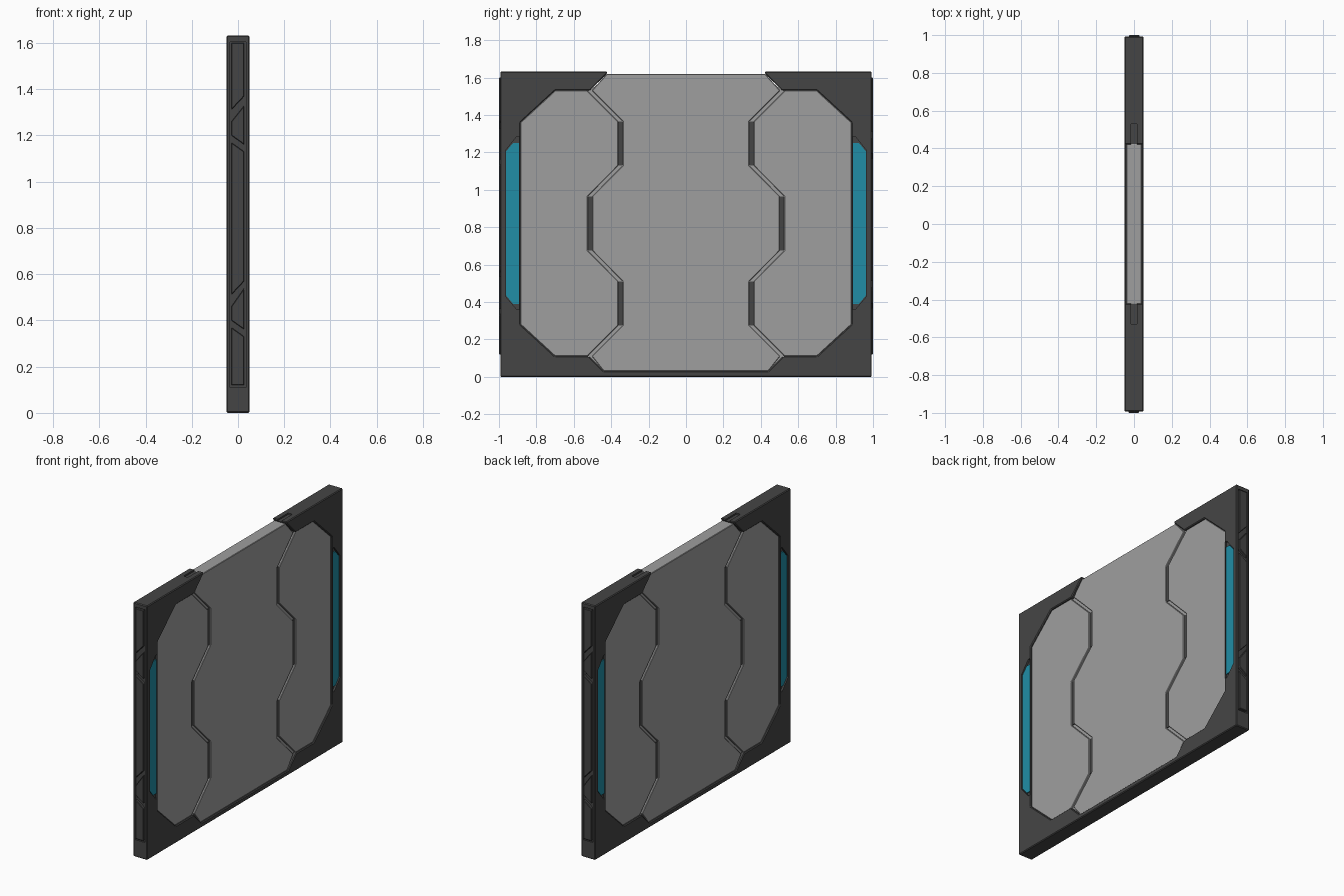
import bpy, bmesh

if "Cube" in bpy.data.objects:
    bpy.data.objects.remove(bpy.data.objects["Cube"])


def material(name, rgb):
    m = bpy.data.materials.new(name)
    m.diffuse_color = (*rgb, 1)
    m.use_nodes = True
    m.node_tree.nodes["Principled BSDF"].inputs["Base Color"].default_value = m.diffuse_color
    return m


DARK = material("dark_grey", (0.060, 0.060, 0.060))
GREY = material("light_grey", (0.345, 0.345, 0.345))
BLUE = material("teal_blue", (0.015, 0.27, 0.38))


def prism(name, pts, a, b, mat, axis="x", bevel=0.0):
    """Extrude a flat outline: (y, z) points along x, or (x, z) points along y."""
    bm = bmesh.new()
    rings = []
    for d in (a, b):
        rings.append([bm.verts.new((d, u, v) if axis == "x" else (u, d, v)) for u, v in pts])
    bm.faces.new(rings[0])
    bm.faces.new(rings[1])
    n = len(pts)
    for i in range(n):
        j = (i + 1) % n
        bm.faces.new((rings[0][i], rings[0][j], rings[1][j], rings[1][i]))
    bmesh.ops.recalc_face_normals(bm, faces=bm.faces)
    me = bpy.data.meshes.new(name)
    bm.to_mesh(me)
    bm.free()
    me.materials.append(mat)
    ob = bpy.data.objects.new(name, me)
    bpy.context.collection.objects.link(ob)
    if bevel:
        mod = ob.modifiers.new("bevel", "BEVEL")
        mod.width, mod.segments, mod.limit_method = bevel, 1, "ANGLE"
    return ob


def flip(pts):
    return [(-u, v) for u, v in reversed(pts)]


def rect(u0, u1, v0, v1):
    return [(u0, v0), (u1, v0), (u1, v1), (u0, v1)]


# Outlines for the +y half, top to bottom
opening = [(0.42, 1.632), (0.425, 1.618), (0.515, 1.53), (0.70, 1.53), (0.885, 1.36),
           (0.885, 0.28), (0.70, 0.11), (0.52, 0.11), (0.44, 0.03)]
seam = [(0.515, 1.53), (0.35, 1.365), (0.35, 1.13), (0.513, 0.965),
        (0.513, 0.675), (0.35, 0.51), (0.35, 0.275), (0.515, 0.11)]

# Frame: open at the top between the two tips
outer = [(0.993, 0.0), (0.993, 1.632)]
frame = prism("frame", outer + opening + flip(opening) + flip(outer),
              -0.05, 0.05, DARK, bevel=0.005)

# Cutters: light slots, side channels and grooves on top of the tips
cutters = []
slot = [(0.891, 1.285), (0.905, 1.285), (0.965, 1.21), (0.965, 0.43), (0.905, 0.36), (0.891, 0.36)]
for s in (1, -1):
    for x in (1, -1):
        cutters.append(prism("slot_cutter", slot if s > 0 else flip(slot),
                             0.038 * x, 0.07 * x, DARK))
    cutters.append(prism("channel_cutter", rect(-0.034, 0.034, 0.11, 1.605),
                         0.984 * s, 1.02 * s, DARK, "y"))
    top = rect(0.40, 0.53, 1.622, 1.66)
    cutters.append(prism("tip_cutter", top if s > 0 else flip(top), -0.015, 0.015, DARK))
for c in cutters:
    c.hide_render = True
    c.hide_viewport = True
    mod = frame.modifiers.new("cut", "BOOLEAN")
    mod.operation, mod.object, mod.solver = "DIFFERENCE", c, "EXACT"

# Core behind the seams
core = [(0.42, 1.61)] + opening[2:]
prism("panel_core", core + flip(core), -0.03, 0.03, GREY)

# Centre panel
mid = [(0.425, 1.618)] + [(y - 0.012, z) for y, z in seam] + [(0.44, 0.03)]
prism("centre_panel", mid + flip(mid), -0.041, 0.041, GREY, bevel=0.003)

# Side panels, seam strips and lights
wing = [(y + 0.012, z) for y, z in reversed(seam)] + opening[3:7]
light = [(0.893, 1.25), (0.925, 1.25), (0.962, 1.205), (0.962, 0.435), (0.925, 0.39), (0.893, 0.39)]
for side, tf in (("right", lambda p: p), ("left", flip)):
    prism(side + "_panel", tf(wing), -0.041, 0.041, GREY, bevel=0.003)
    for i in (1, 3, 5):
        (y, z1), (_, z0) = seam[i], seam[i + 1]
        prism(side + "_seam_strip", tf(rect(y - 0.012, y + 0.012, z0, z1)), -0.034, 0.034, DARK)
    for x in (1, -1):
        prism(side + "_light", tf(light), 0.036 * x, 0.045 * x, BLUE)

# Slanted plates in the edge channels (x, z), turned half round for the other edge
plates = [
    [(-0.029, 1.6), (0.027, 1.6), (0.027, 1.37), (-0.029, 1.31)],
    [(-0.029, 1.26), (0.027, 1.33), (0.027, 1.16), (-0.029, 1.2)],
    [(-0.029, 1.17), (0.027, 1.13), (0.027, 0.57), (-0.029, 0.51)],
    [(-0.029, 0.46), (0.027, 0.54), (0.027, 0.36), (-0.029, 0.4)],
    [(-0.029, 0.37), (0.027, 0.33), (0.027, 0.12), (-0.029, 0.12)],
]
for p in plates:
    prism("front_edge_plate", p, -0.98, -1.0, DARK, "y", bevel=0.003)
    prism("back_edge_plate", flip(p), 0.98, 1.0, DARK, "y", bevel=0.003)
